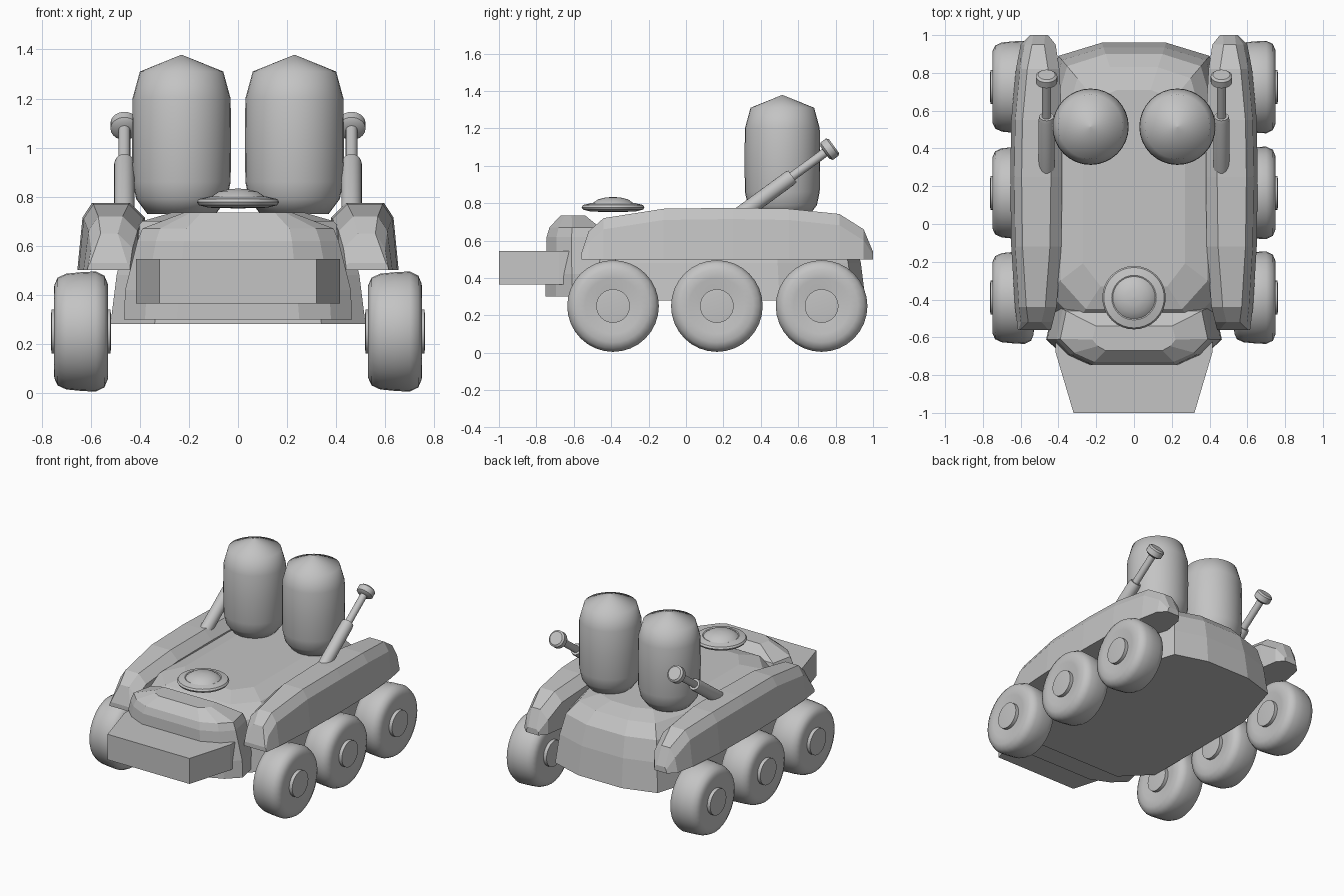
import bpy, bmesh, math
from mathutils import Vector

if "Cube" in bpy.data.objects:
    bpy.data.objects.remove(bpy.data.objects["Cube"])

grey = bpy.data.materials.new("plain_grey")
grey.diffuse_color = (0.55, 0.55, 0.55, 1)
grey.use_nodes = True
grey.node_tree.nodes["Principled BSDF"].inputs["Base Color"].default_value = grey.diffuse_color


def add_object(name, bm, smooth=None):
    bmesh.ops.recalc_face_normals(bm, faces=bm.faces)
    mesh = bpy.data.meshes.new(name)
    bm.to_mesh(mesh)
    bm.free()
    mesh.materials.append(grey)
    ob = bpy.data.objects.new(name, mesh)
    bpy.context.collection.objects.link(ob)
    if smooth is not None:
        bpy.ops.object.select_all(action='DESELECT')
        ob.select_set(True)
        bpy.context.view_layer.objects.active = ob
        bpy.ops.object.shade_smooth_by_angle(angle=math.radians(smooth))
    return ob


def loft(name, rings, smooth=None):
    """Skin closed rings of equal length and cap both ends."""
    bm = bmesh.new()
    loops = [[bm.verts.new(p) for p in ring] for ring in rings]
    n = len(loops[0])
    for a, b in zip(loops, loops[1:]):
        for i in range(n):
            j = (i + 1) % n
            bm.faces.new((a[i], a[j], b[j], b[i]))
    bm.faces.new(loops[0])
    bm.faces.new(loops[-1])
    return add_object(name, bm, smooth)


def turned(name, profile, origin, axis, smooth=40, sides=32):
    """Lathe (radius, distance) points around an axis."""
    rot = Vector((0, 0, 1)).rotation_difference(Vector(axis).normalized())
    rings = []
    for r, h in profile:
        r = max(r, 0.002)
        rings.append([Vector(origin) + rot @ Vector((
            r * math.cos(math.tau * i / sides),
            r * math.sin(math.tau * i / sides), h)) for i in range(sides)])
    return loft(name, rings, smooth)


def mirrored(half):
    """Complete a right-hand outline with its left-hand mirror."""
    return half + [(-x, y) for x, y in reversed(half)]


# Hull: faceted outline stepping inwards towards the deck
outline = mirrored([(0.34, -0.58), (0.52, -0.40), (0.52, 0.50), (0.40, 0.89), (0.17, 0.96)])
levels = [(0.28, 0), (0.48, 0.025), (0.62, 0.06), (0.70, 0.13), (0.735, 0.25)]
loft("hull", [[(x * (1 - o / 0.52), 0.19 + (y - 0.19) * (1 - o / 0.77), z)
               for x, y in outline] for z, o in levels])

# Nose block: (z, half width, front half width, front y, back y)
nose = []
for z, w, fw, yf, yb in [(0.30, 0.465, 0.25, -0.75, -0.44), (0.42, 0.46, 0.24, -0.75, -0.44),
                         (0.62, 0.41, 0.22, -0.745, -0.45), (0.67, 0.39, 0.21, -0.73, -0.46),
                         (0.735, 0.22, 0.15, -0.67, -0.54)]:
    mid = yf + (yb - yf) * 0.45
    half = [(fw, yf), ((w * 0.6 + fw * 0.4), yf + (mid - yf) * 0.4), (w, mid), (w * 0.92, yb)]
    nose.append([(x, y, z) for x, y in mirrored(half)])
loft("nose_block", nose)

# Front bumper wedge
wedge = mirrored([(0.32, -1.0), (0.415, -0.68), (0.415, -0.60)])
loft("front_bumper", [[(x, y, z) for x, y in wedge] for z in (0.365, 0.545)])

# Fenders: (y, inner x, outer x, top z)
stations = [(-0.56, 0.44, 0.615, 0.53), (-0.52, 0.43, 0.62, 0.65), (-0.44, 0.41, 0.63, 0.72),
            (-0.12, 0.385, 0.65, 0.77), (0.25, 0.38, 0.655, 0.775), (0.55, 0.38, 0.65, 0.77),
            (0.82, 0.395, 0.625, 0.742), (0.95, 0.415, 0.60, 0.66), (1.0, 0.455, 0.55, 0.54)]
for side, label in ((1, "right"), (-1, "left")):
    rings = []
    for y, xi, xo, zt in stations:
        d = min(0.06, (zt - 0.5) * 0.4)
        section = [(xi, 0.5), (xi, zt - d), (xi + d, zt), (xo - d, zt),
                   (xo - d * 0.35, zt - d), (xo, 0.5)]
        rings.append([(side * x, y, z) for x, z in section])
    loft("fender_" + label, rings)

# Wheels with dished sides and round hubs
tyre = [(0.085, -0.095), (0.15, -0.11), (0.19, -0.109), (0.22, -0.095), (0.236, -0.06),
        (0.242, 0.0), (0.245, 0.06), (0.228, 0.095), (0.195, 0.109), (0.15, 0.11), (0.085, 0.095)]
hub = [(0.07, -0.122), (0.09, -0.12), (0.09, 0.12), (0.07, 0.122)]
for side, label in ((1, "right"), (-1, "left")):
    for y, place in ((-0.39, "front"), (0.165, "middle"), (0.725, "rear")):
        centre = (side * 0.64, y, 0.25)
        turned(f"tyre_{place}_{label}", tyre, centre, (1, 0, 0), 60)
        turned(f"hub_{place}_{label}", hub, centre, (1, 0, 0), 40)

# Upright tanks and slanted levers
tank = [(0.14, 0.73), (0.185, 0.79), (0.20, 0.86), (0.202, 1.03), (0.20, 1.20), (0.17, 1.31), (0.0, 1.378)]
slope = Vector((0, 0.80, 0.585)).normalized()
for side, label in ((1, "right"), (-1, "left")):
    turned("tank_" + label, tank, (side * 0.23, 0.515, 0), (0, 0, 1), 60)
    foot = (side * 0.463, 0.27, 0.725)
    turned("lever_sleeve_" + label, [(0.042, 0), (0.042, 0.35), (0.038, 0.37)], foot, slope, sides=20)
    turned("lever_rod_" + label, [(0.024, 0.30), (0.024, 0.62)], foot, slope, sides=16)
    turned("lever_knob_" + label, [(0.04, 0.585), (0.057, 0.597), (0.057, 0.635), (0.045, 0.645)],
           foot, slope, sides=20)

# Round hatch with raised dome
hatch = [(0.0, 0.752), (0.12, 0.755), (0.16, 0.765), (0.168, 0.778), (0.16, 0.79),
         (0.118, 0.80), (0.112, 0.797), (0.105, 0.803), (0.08, 0.82), (0.04, 0.83), (0.0, 0.833)]
turned("deck_hatch", hatch, (0, -0.39, 0), (0, 0, 1), 40)
